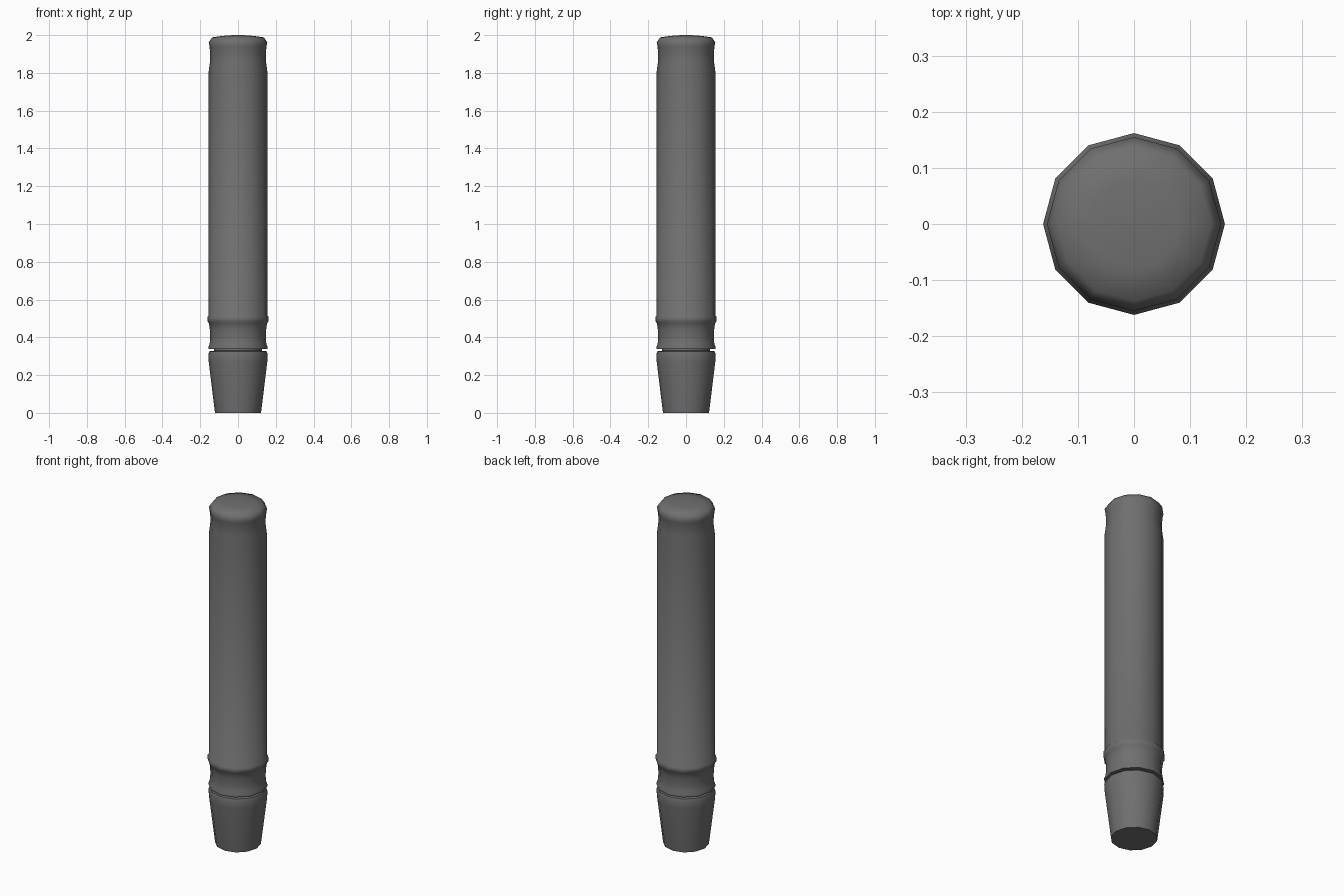
import bpy, bmesh, math

if "Cube" in bpy.data.objects:
    bpy.data.objects.remove(bpy.data.objects["Cube"])

SIDES = 12

dark = bpy.data.materials.new("dark_grey")
dark.diffuse_color = (0.16, 0.16, 0.16, 1)
dark.use_nodes = True
dark.node_tree.nodes["Principled BSDF"].inputs["Base Color"].default_value = dark.diffuse_color


def lathe(name, profile):
    """Closed solid turned around z from (radius, height) points, bottom to top."""
    bm = bmesh.new()
    rings = []
    for r, z in profile:
        rings.append([bm.verts.new((r * math.cos(math.tau * i / SIDES),
                                    r * math.sin(math.tau * i / SIDES), z))
                      for i in range(SIDES)])
    for a, b in zip(rings, rings[1:]):
        for i in range(SIDES):
            j = (i + 1) % SIDES
            bm.faces.new((a[i], a[j], b[j], b[i]))
    bm.faces.new(rings[0][::-1])
    bm.faces.new(rings[-1])
    mesh = bpy.data.meshes.new(name)
    bm.to_mesh(mesh)
    bm.free()
    mesh.materials.append(dark)
    ob = bpy.data.objects.new(name, mesh)
    bpy.context.collection.objects.link(ob)
    bpy.ops.object.select_all(action='DESELECT')
    ob.select_set(True)
    bpy.context.view_layer.objects.active = ob
    bpy.ops.object.shade_smooth_by_angle(angle=math.radians(65))
    return ob


# Tapered tip with the recessed neck above it
lathe("tapered_tip", [(0.122, 0), (0.155, 0.27), (0.157, 0.31), (0.152, 0.326),
                      (0.127, 0.329), (0.127, 0.342)])

# Main barrel: flared lip, waist, raised ring, long shaft, upper waist, domed cap
lathe("barrel", [(0.127, 0.342), (0.157, 0.339), (0.157, 0.348), (0.150, 0.365),
                 (0.147, 0.40), (0.149, 0.44), (0.154, 0.475),
                 (0.162, 0.485), (0.162, 0.508), (0.155, 0.516),
                 (0.155, 1.81), (0.148, 1.86), (0.147, 1.90), (0.151, 1.94),
                 (0.155, 1.962), (0.137, 1.988),
                 (0.08, 1.996), (0.025, 2.0)])
